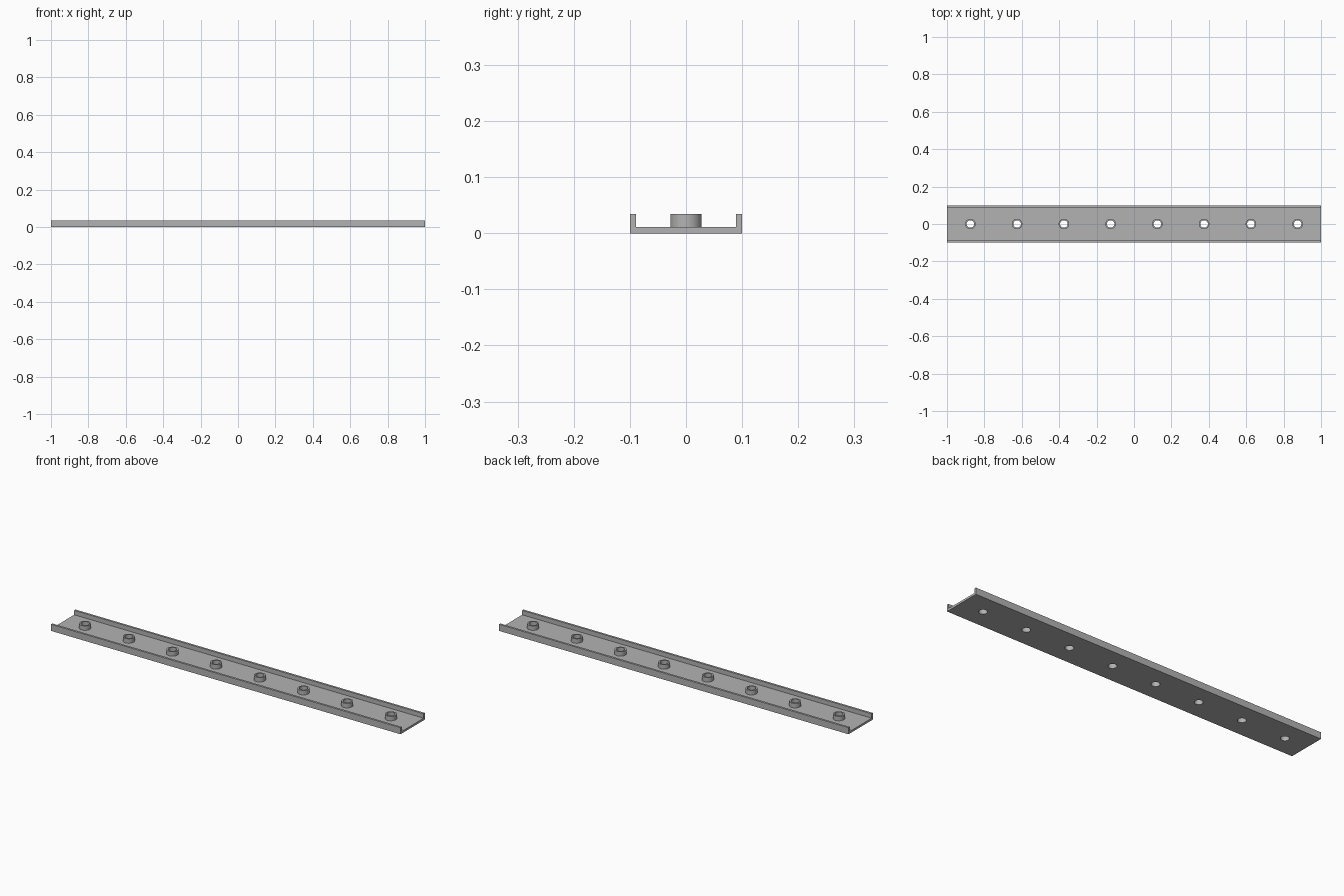
import bpy, bmesh
from math import cos, sin, tau, radians

HALF_LEN, HALF_W, HEIGHT, WALL = 1.0, 0.1, 0.034, 0.011
BOSS_R, HOLE_R, SIDES = 0.028, 0.02, 48
HOLES_X = [-0.875 + 0.25 * i for i in range(8)]

if "Cube" in bpy.data.objects:
    bpy.data.objects.remove(bpy.data.objects["Cube"])

grey = bpy.data.materials.new("plain grey")
grey.use_nodes = True
colour = (0.45, 0.45, 0.45, 1)
grey.diffuse_color = colour
grey.node_tree.nodes["Principled BSDF"].inputs["Base Color"].default_value = colour


def make_object(name, bm):
    bmesh.ops.recalc_face_normals(bm, faces=bm.faces)
    mesh = bpy.data.meshes.new(name)
    bm.to_mesh(mesh)
    bm.free()
    mesh.materials.append(grey)
    obj = bpy.data.objects.new(name, mesh)
    bpy.context.collection.objects.link(obj)
    return obj


def circle(bm, x, r, z):
    return [bm.verts.new((x + r * cos(tau * i / SIDES), r * sin(tau * i / SIDES), z))
            for i in range(SIDES)]


def bridge(bm, a, b):
    for i in range(SIDES):
        j = (i + 1) % SIDES
        bm.faces.new((a[i], a[j], b[j], b[i]))


# U-shaped channel extruded along its length
inner = HALF_W - WALL
profile = [(-HALF_W, 0), (HALF_W, 0), (HALF_W, HEIGHT), (inner, HEIGHT),
           (inner, WALL), (-inner, WALL), (-inner, HEIGHT), (-HALF_W, HEIGHT)]
bm = bmesh.new()
end = bm.faces.new([bm.verts.new((-HALF_LEN, y, z)) for y, z in profile])
extruded = bmesh.ops.extrude_face_region(bm, geom=[end], use_keep_orig=True)
bmesh.ops.translate(bm, vec=(2 * HALF_LEN, 0, 0),
                    verts=[v for v in extruded["geom"] if isinstance(v, bmesh.types.BMVert)])
channel = make_object("channel", bm)

# Hidden drill for the screw holes in the floor
bm = bmesh.new()
for x in HOLES_X:
    low, high = circle(bm, x, HOLE_R, -0.02), circle(bm, x, HOLE_R, 0.06)
    bridge(bm, low, high)
    bm.faces.new(low)
    bm.faces.new(high)
drill = make_object("hole_cutter", bm)
drill.hide_render = True
drill.hide_set(True)
cut = channel.modifiers.new("screw holes", "BOOLEAN")
cut.operation, cut.solver, cut.object = "DIFFERENCE", "EXACT", drill

# Apply the cut so the drill can go
graph = bpy.context.evaluated_depsgraph_get()
channel.data = bpy.data.meshes.new_from_object(channel.evaluated_get(graph))
channel.modifiers.clear()
bpy.data.objects.remove(drill)

# Hollow round bosses around the holes
bosses = []
for n, x in enumerate(HOLES_X, 1):
    bm = bmesh.new()
    rings = [circle(bm, x, r, z) for r, z in
             ((BOSS_R, WALL), (BOSS_R, HEIGHT), (HOLE_R, HEIGHT), (HOLE_R, WALL))]
    for a, b in zip(rings, rings[1:] + rings[:1]):
        bridge(bm, a, b)
    bosses.append(make_object(f"screw_boss_{n}", bm))

# Smooth round walls with crisp rims
bpy.ops.object.select_all(action="DESELECT")
for obj in bosses + [channel]:
    obj.select_set(True)
bpy.context.view_layer.objects.active = channel
bpy.ops.object.shade_smooth_by_angle(angle=radians(30))
